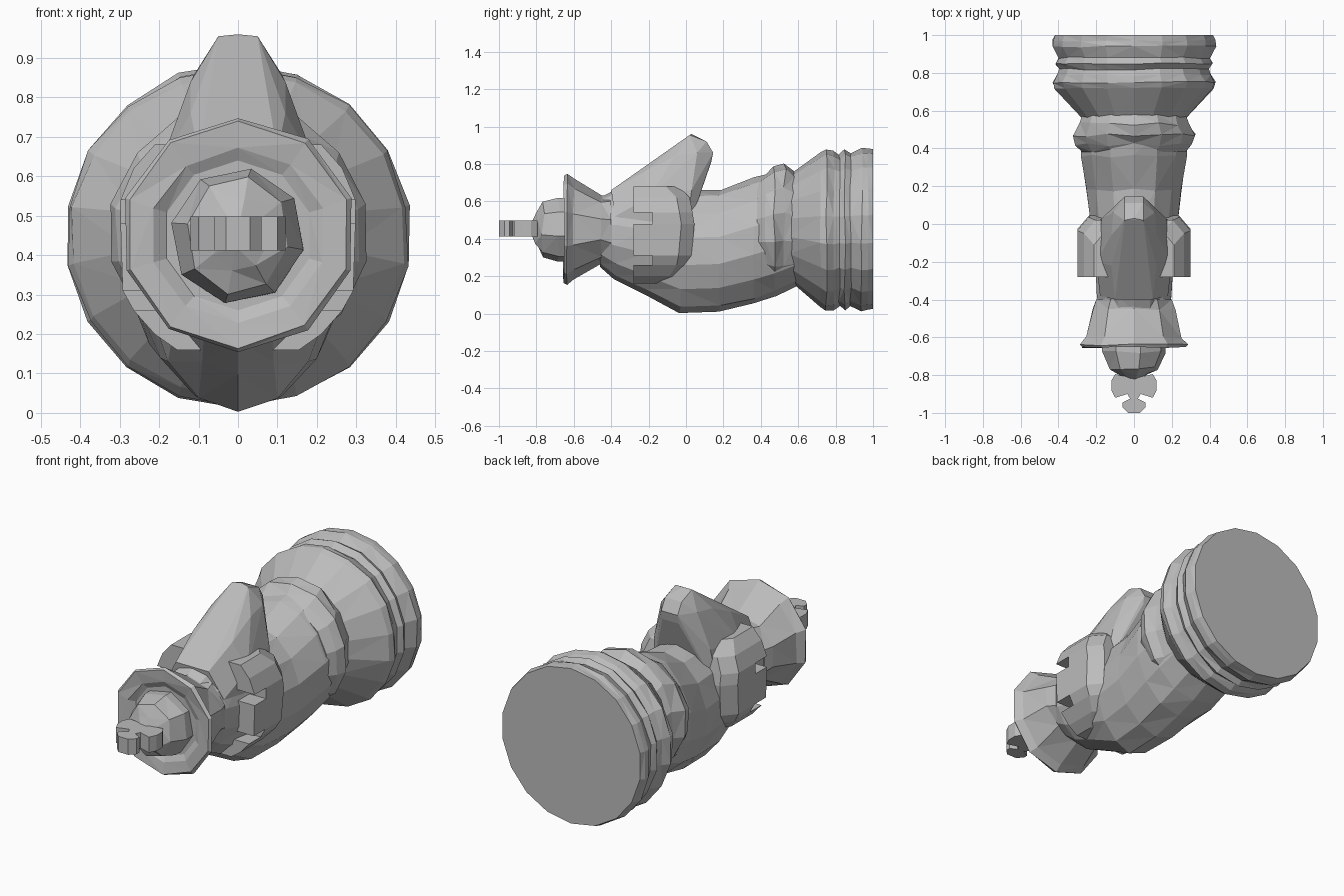
import bpy, bmesh, math, random

random.seed(4)
if "Cube" in bpy.data.objects:
    bpy.data.objects.remove(bpy.data.objects["Cube"])

grey = bpy.data.materials.new("stone grey")
grey.use_nodes = True
tone = (0.5, 0.5, 0.5, 1)
grey.diffuse_color = tone
grey.node_tree.nodes["Principled BSDF"].inputs["Base Color"].default_value = tone


def finish(name, bm):
    bmesh.ops.recalc_face_normals(bm, faces=bm.faces)
    mesh = bpy.data.meshes.new(name)
    bm.to_mesh(mesh)
    bm.free()
    mesh.materials.append(grey)
    obj = bpy.data.objects.new(name, mesh)
    bpy.context.collection.objects.link(obj)
    return obj


def skin(bm, rings):
    """Join point loops into a closed skin with end caps."""
    loops = [[bm.verts.new(p) for p in ring] for ring in rings]
    for a, b in zip(loops, loops[1:]):
        n = len(a)
        for i in range(n):
            j = (i + 1) % n
            bm.faces.new((a[i], a[j], b[j], b[i]))
    bm.faces.new(loops[0])
    bm.faces.new(loops[-1])


def turned(name, stations, sides, rough=0.0, phase=0.0):
    """Loft ellipses along y; each station is (y, low z, high z, half width)."""
    rings = []
    last = len(stations) - 1
    for k, (y, low, high, half) in enumerate(stations):
        mid, rz = (low + high) / 2, (high - low) / 2
        wob = 0 if k in (0, last) else rough
        ring = []
        for i in range(sides):
            a = math.tau * (i + phase) / sides
            r = 1 + random.uniform(-wob, wob)
            ring.append((half * r * math.sin(a), y + random.uniform(-wob, wob) / 2,
                         mid + rz * r * math.cos(a)))
        rings.append(ring)
    bm = bmesh.new()
    skin(bm, rings)
    if rough:
        bmesh.ops.triangulate(bm, faces=[f for f in bm.faces if len(f.verts) == 4])
    return finish(name, bm)


# Foot of the piece: stacked mouldings
turned("base", [(0.55, .18, .74, .27), (0.72, .04, .86, .425), (0.75, .015, .88, .435),
                (0.79, .02, .87, .41), (0.82, .045, .85, .40), (0.85, .02, .875, .42),
                (0.88, .04, .86, .405), (0.94, .015, .885, .44), (0.97, .02, .88, .435),
                (1.0, .025, .88, .425)], 18, 0.01)

# Collar above the foot
turned("collar", [(0.38, .17, .72, .28), (0.42, .15, .75, .315), (0.47, .13, .785, .33),
                  (0.53, .13, .80, .295), (0.58, .15, .76, .28)], 14, 0.018)

# Bulging body with a full belly
turned("body", [(-0.46, .25, .62, .19), (-0.38, .18, .66, .20), (-0.22, .10, .67, .21),
                (-0.03, .005, .66, .23), (0.18, .015, .66, .255), (0.36, .05, .73, .285),
                (0.48, .09, .76, .285), (0.60, .15, .75, .27)], 14, 0.015)

# Leaning prow rising from the top of the body
half = [(0, .03, .96), (.05, .02, .955), (.05, .11, .92), (.05, .145, .86),
        (.05, .135, .81), (.11, .06, .86), (.11, .05, .78), (.12, -.06, .84),
        (.12, -.22, .76), (.10, -.40, .66), (.17, .03, .66), (.20, -.20, .62),
        (.18, -.38, .52), (.20, 0, .42)]
bm = bmesh.new()
for x, y, z in half:
    for s in ((1, -1) if x else (1,)):
        bm.verts.new((s * x, y, z))
bmesh.ops.convex_hull(bm, input=bm.verts)
finish("prow", bm)

# Curved side flaps with two notches in the front edge: (z, front y, back y)
levels = [(.16, -.28, -.10), (.20, -.28, -.02), (.26, -.28, .02), (.26, -.18, .02),
          (.31, -.18, .03), (.31, -.28, .03), (.48, -.28, .045), (.48, -.18, .045),
          (.54, -.18, .035), (.54, -.28, .035), (.62, -.28, .02), (.68, -.28, -.04)]
for side, name in ((1, "left_flap"), (-1, "right_flap")):
    rings = []
    for z, front, back in levels:
        out = min(.298, math.sqrt(.32 ** 2 - (z - .44) ** 2))
        rings.append([(side * x, y, z) for x, y in (
            (.08, front), (out, front), (out, back - .07), (out - .06, back), (.08, back))])
    bm = bmesh.new()
    skin(bm, rings)
    finish(name, bm)

# Flared crown with a shallow recess inside the rim
turned("crown", [(-0.40, .24, .64, .21), (-0.45, .27, .63, .23), (-0.60, .18, .72, .265),
                 (-0.64, .155, .75, .30), (-0.655, .165, .74, .29),
                 (-0.65, .23, .67, .225), (-0.63, .26, .64, .19)], 10, 0.012)

# Domed cap inside the crown
turned("cap", [(-0.60, .275, .62, .17), (-0.68, .275, .62, .17), (-0.765, .30, .60, .13),
               (-0.80, .36, .54, .08), (-0.825, .42, .49, .03)], 8, 0.02, 0.25)

# Cross finial cut from a flat outline
edge = [(.035, -.78), (.03, -.81), (.10, -.795), (.12, -.83), (.12, -.88), (.10, -.92),
        (.035, -.90), (.02, -.925), (.06, -.945), (.06, -.97), (.03, -1.0)]
outline = edge + [(-x, y) for x, y in reversed(edge)]
bm = bmesh.new()
skin(bm, [[(x, y, z) for x, y in outline] for z in (.412, .498)])
finish("cross", bm)
